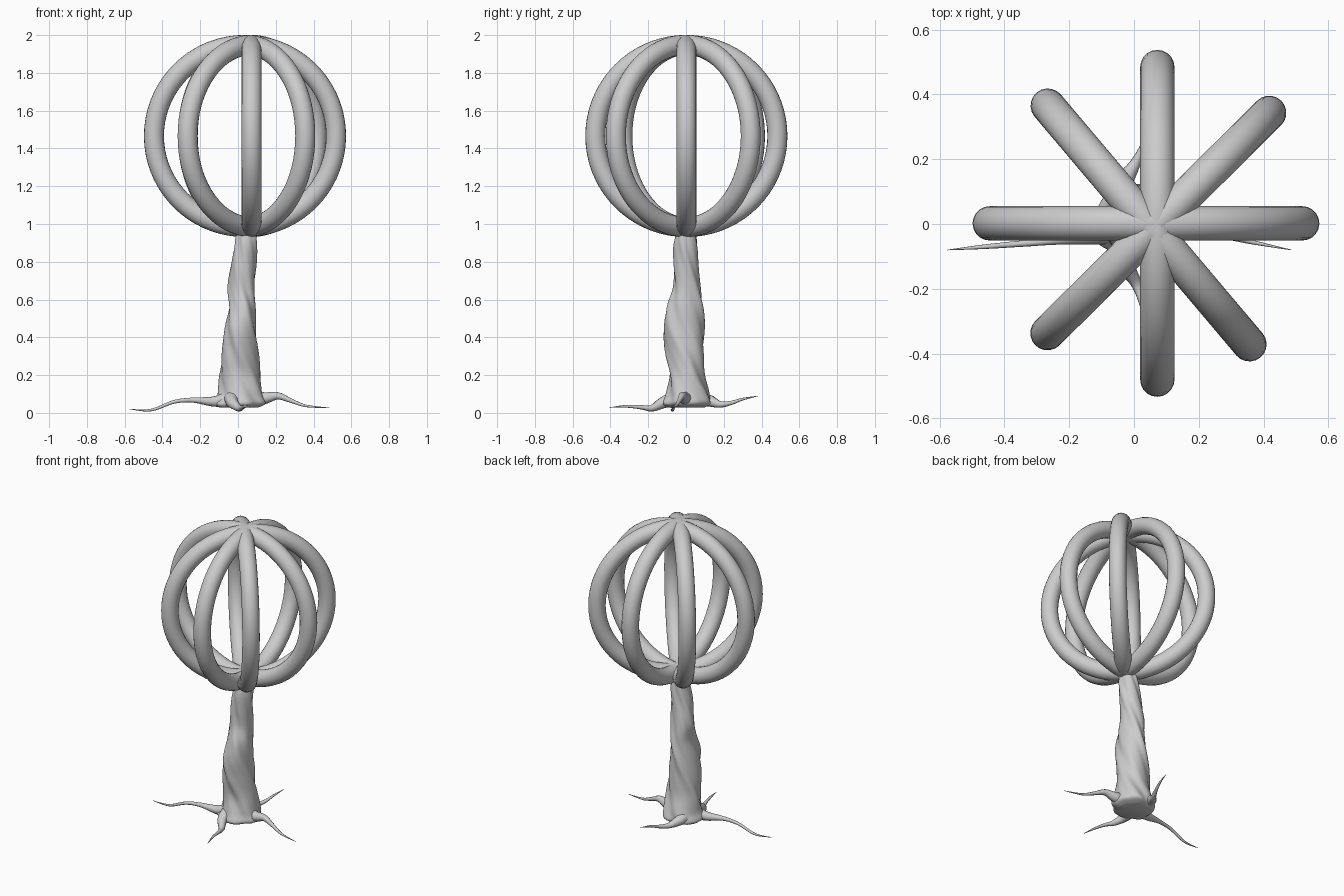
import bpy, bmesh, math


def catmull(a, b, c, d, t):
    return 0.5 * (2*b + (c - a)*t + (2*a - 5*b + 4*c - d)*t*t + (3*b - a - 3*c + d)*t**3)


def smooth_rows(rows, steps):
    out = []
    n = len(rows)
    for i in range(n - 1):
        p = [rows[max(0, min(n - 1, i + k))] for k in (-1, 0, 1, 2)]
        out += [[catmull(*v, s / steps) for v in zip(*p)] for s in range(steps)]
    return out + [list(rows[-1])]


def finish(name, bm):
    bmesh.ops.recalc_face_normals(bm, faces=bm.faces)
    for f in bm.faces:
        f.smooth = True
    mesh = bpy.data.meshes.new(name)
    bm.to_mesh(mesh)
    bm.free()
    obj = bpy.data.objects.new(name, mesh)
    bpy.context.collection.objects.link(obj)
    return obj


# Crown: four upright rings, each slightly off the shared axis
rings = [(0.037, 0.002, 0), (0.075, 0.003, 44.8), (0.072, 0.002, 90), (0.045, -0.003, 130.2)]
for i, (x, y, angle) in enumerate(rings):
    bpy.ops.mesh.primitive_torus_add(
        major_radius=0.482, minor_radius=0.053, major_segments=72, minor_segments=20,
        location=(x, y, 1.466), rotation=(math.pi / 2, 0, math.radians(angle)))
    bpy.context.object.name = f"crown_ring_{i + 1}"
    bpy.ops.object.shade_smooth()

# Twisted trunk: z, centre x, centre y, half width x, half width y
trunk = [
    (0.028, 0.00, 0.00, 0.105, 0.10),
    (0.05, 0.01, 0.005, 0.138, 0.132),
    (0.10, 0.015, 0.01, 0.122, 0.120),
    (0.20, 0.012, 0.005, 0.112, 0.097),
    (0.32, 0.010, -0.005, 0.100, 0.105),
    (0.45, 0.013, -0.013, 0.085, 0.112),
    (0.56, 0.022, -0.005, 0.073, 0.100),
    (0.66, 0.018, 0.006, 0.073, 0.076),
    (0.78, 0.028, 0.000, 0.070, 0.068),
    (0.88, 0.040, -0.002, 0.062, 0.066),
    (0.95, 0.045, 0.00, 0.054, 0.054),
    (1.02, 0.055, 0.00, 0.030, 0.030),
]
SIDES = 60
bm = bmesh.new()
loops = []
for z, cx, cy, rx, ry in smooth_rows(trunk, 5):
    loop = []
    for i in range(SIDES):
        a = i * math.tau / SIDES
        t = a + 4.6 * z
        groove = 0.95 + 0.045 * math.cos(5 * t) + 0.025 * math.cos(8 * t + 1)
        loop.append(bm.verts.new((cx + rx * groove * math.cos(a),
                                  cy + ry * groove * math.sin(a), z)))
    loops.append(loop)
for lo, hi in zip(loops, loops[1:]):
    for i in range(SIDES):
        j = (i + 1) % SIDES
        bm.faces.new((lo[i], lo[j], hi[j], hi[i]))
bm.faces.new(loops[0])
bm.faces.new(loops[-1])
finish("trunk", bm)

# Roots: tapering tubes, x, y, z, radius
roots = {
    "root_left": [(-0.04, -0.02, 0.075, 0.045), (-0.13, -0.035, 0.06, 0.028),
                  (-0.24, -0.05, 0.068, 0.014), (-0.34, -0.06, 0.058, 0.010),
                  (-0.46, -0.07, 0.015, 0.007), (-0.575, -0.08, 0.02, 0.001)],
    "root_right": [(0.06, 0.0, 0.075, 0.045), (0.14, -0.01, 0.078, 0.033),
                   (0.21, -0.02, 0.09, 0.020), (0.28, -0.035, 0.065, 0.012),
                   (0.36, -0.055, 0.037, 0.007), (0.485, -0.08, 0.027, 0.001)],
    "root_front": [(-0.03, -0.05, 0.08, 0.045), (-0.03, -0.12, 0.055, 0.032),
                   (0.005, -0.18, 0.025, 0.018), (0.025, -0.24, 0.03, 0.011),
                   (0.04, -0.32, 0.035, 0.007), (0.06, -0.405, 0.028, 0.001)],
    "root_back": [(-0.04, 0.04, 0.08, 0.045), (-0.035, 0.12, 0.065, 0.033),
                  (0.0, 0.18, 0.045, 0.018), (0.03, 0.24, 0.053, 0.011),
                  (0.05, 0.30, 0.073, 0.007), (0.07, 0.385, 0.09, 0.001)],
}
for name, points in roots.items():
    rows = smooth_rows(points, 6)
    curve = bpy.data.curves.new(name, 'CURVE')
    curve.dimensions = '3D'
    curve.bevel_depth = 1.0
    curve.bevel_resolution = 3
    curve.use_fill_caps = True
    spline = curve.splines.new('POLY')
    spline.points.add(len(rows) - 1)
    for p, (x, y, z, r) in zip(spline.points, rows):
        p.co = (x, y, max(z, r + 0.003), 1)
        p.radius = max(r, 0.001)
    spline.use_smooth = True
    bpy.context.collection.objects.link(bpy.data.objects.new(name, curve))
